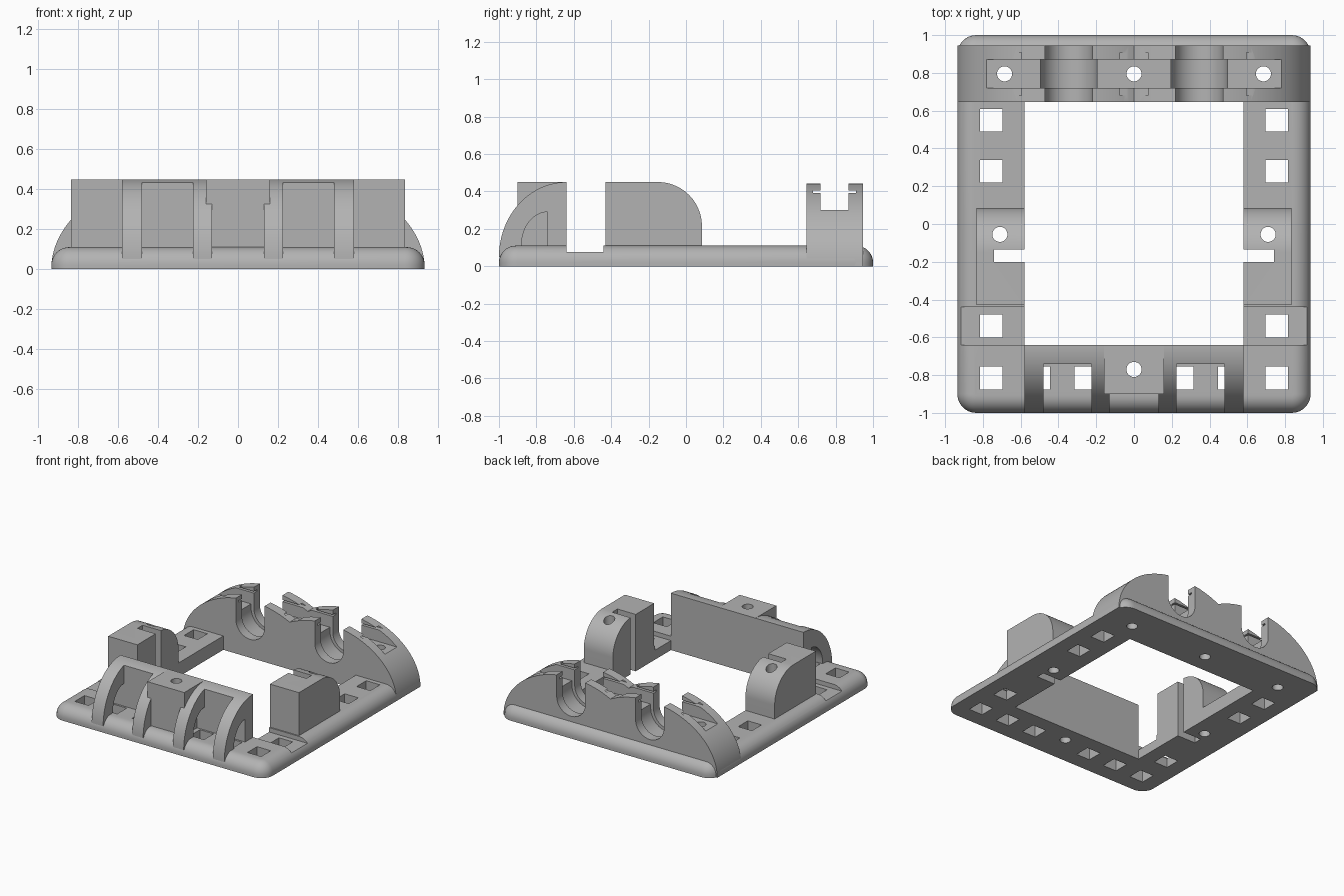
import bpy, bmesh
from math import sin, cos, pi, acos

if "Cube" in bpy.data.objects:
    bpy.data.objects.remove(bpy.data.objects["Cube"])

grey = bpy.data.materials.new("plain grey")
grey.use_nodes = True
tone = (0.45, 0.45, 0.45, 1)
grey.diffuse_color = tone
grey.node_tree.nodes["Principled BSDF"].inputs["Base Color"].default_value = tone


def loft(name, rings):
    """Closed solid through a stack of equal-length rings."""
    bm = bmesh.new()
    loops = [[bm.verts.new(p) for p in ring] for ring in rings]
    n = len(loops[0])
    for a, b in zip(loops, loops[1:]):
        for i in range(n):
            j = (i + 1) % n
            bm.faces.new((a[i], a[j], b[j], b[i]))
    bm.faces.new(loops[0])
    bm.faces.new(loops[-1])
    bmesh.ops.recalc_face_normals(bm, faces=bm.faces)
    mesh = bpy.data.meshes.new(name)
    bm.to_mesh(mesh)
    bm.free()
    mesh.materials.append(grey)
    ob = bpy.data.objects.new(name, mesh)
    bpy.context.collection.objects.link(ob)
    return ob


def prism(name, axis, pts, lo, hi):
    """Extrude a 2D outline along x, y or z."""
    place = {"x": lambda p, d: (d, p[0], p[1]),
             "y": lambda p, d: (p[0], d, p[1]),
             "z": lambda p, d: (p[0], p[1], d)}[axis]
    return loft(name, [[place(p, d) for p in pts] for d in (lo, hi)])


def box(name, x0, x1, y0, y1, z0, z1):
    return prism(name, "z", [(x0, y0), (x1, y0), (x1, y1), (x0, y1)], z0, z1)


def arc(cx, cy, rx, ry, start, end, n=24):
    return [(cx + rx * cos(start + (end - start) * i / n),
             cy + ry * sin(start + (end - start) * i / n)) for i in range(n + 1)]


def bore(x, y):
    return prism("cutter", "z", arc(x, y, 0.04, 0.04, 0, 2 * pi, 32)[:-1], -0.1, 0.6)


def cut(ob, cutters):
    for c in cutters:
        c.hide_render = True
        mod = ob.modifiers.new("cut", "BOOLEAN")
        mod.operation, mod.solver, mod.object = "DIFFERENCE", "EXACT", c
    graph = bpy.context.evaluated_depsgraph_get()
    mesh = bpy.data.meshes.new_from_object(ob.evaluated_get(graph))
    ob.modifiers.clear()
    ob.data = mesh
    for c in cutters:
        bpy.data.objects.remove(c)


parts = []

# Base frame: rounded slab with a soft upper rim
def rim(inset, z):
    r, ring = 0.1 - inset, []
    for k, (sx, sy) in enumerate([(1, 1), (-1, 1), (-1, -1), (1, -1)]):
        ring += arc(sx * 0.835, sy * 0.9, r, r, k * pi / 2, (k + 1) * pi / 2, 8)
    return [(x, y, z) for x, y in ring]

steps = [i * pi / 20 for i in range(11)]
base = loft("base_frame", [rim(0, 0)] + [rim(0.09 * (1 - cos(a)), 0.02 + 0.09 * sin(a)) for a in steps])
h = 0.06
cutters = [box("cutter", -0.58, 0.58, -0.64, 0.645, -1, 1)]
cutters += [bore(x, 0.795) for x in (-0.685, 0, 0.685)] + [bore(0, -0.77)]
for s in (-1, 1):
    spots = [(s * 0.755, y) for y in (0.55, 0.28, -0.54, -0.815)]
    spots += [(s * x, -0.815) for x in (0.255, 0.505)]
    cutters += [box("cutter", x - h, x + h, y - h, y + h, -1, 1) for x, y in spots]
    cutters.append(bore(s * 0.71, -0.055))
    xs = sorted((s * 0.5, s * 0.74))
    cutters.append(box("cutter", *xs, -0.2, -0.135, -1, 1))
    xs = sorted((s * 0.57, s * 1.1))
    cutters.append(box("cutter", *xs, -0.64, -0.44, 0.075, 1))
cut(base, cutters)
parts.append(base)

# Front wall: the top slice of the curved front section
curve = arc(-0.64, 0.05, 0.36, 0.4, pi / 2, pi, 32)
wall = prism("front_wall", "x", curve + [(-0.64, 0.05)], -0.58, 0.58)
cut(wall, [box("cutter", -1, 1, -1.2, -0.74, -1, 1), bore(0, -0.77)])
parts.append(wall)

# Curved front ribs with a quarter-round window
for s, side in ((-1, "right"), (1, "left")):
    for label, x0, x1 in (("inner", 0.13, 0.225), ("outer", 0.48, 0.58)):
        rib = prism(f"{side}_{label}_rib", "x", curve + [(-0.64, 0.05)], s * x0, s * x1)
        window = arc(-0.74, 0.11, 0.14, 0.18, pi / 2, pi, 16) + [(-0.74, 0.11)]
        cutters = [prism("cutter", "x", window, -1, 1)]
        # keep the base holes open below the ribs
        cutters += [box("cutter", s * x - h, s * x + h, -0.875, -0.755, -1, 0.11) for x in (0.255, 0.505)]
        cut(rib, cutters)
        parts.append(rib)

# Front centre block
block = box("front_block", -0.16, 0.16, -0.9, -0.64, 0.1, 0.45)
cut(block, [bore(0, -0.77)])
parts.append(block)

# Side blocks: rounded at the back, slotted from the inside
for s, side in ((-1, "right"), (1, "left")):
    outline = [(-0.43, 0.1), (0.085, 0.1)] + arc(-0.15, 0.215, 0.235, 0.235, 0, pi / 2) + [(-0.43, 0.45)]
    lug = prism(f"{side}_side_block", "x", outline, s * 0.58, s * 0.835)
    xs = sorted((s * 0.5, s * 0.74))
    cut(lug, [bore(s * 0.71, -0.055), box("cutter", *xs, -0.2, -0.135, -1, 1)])
    parts.append(lug)

# Rear cradle: two overlapping humps with round seats and a long slot
hump = arc(0.335, 0, 0.6, 0.45, 0, acos(-0.335 / 0.6), 40)
cradle = prism("rear_cradle", "y", hump + [(-x, z) for x, z in hump[-2::-1]], 0.645, 0.945)
cutters = [box("cutter", -1, 1, 0.72, 0.87, 0.3, 1),
           box("cutter", -0.8, 0.8, 0.68, 0.908, 0.392, 0.405)]
for s in (-1, 1):
    for r, y0, y1 in ((0.125, 0.5, 1.1), (0.15, 0.72, 0.87)):
        seat = arc(s * 0.345, 0.27, r, r, pi, 2 * pi) + [(s * 0.345 + r, 0.7), (s * 0.345 - r, 0.7)]
        cutters.append(prism("cutter", "y", seat, y0, y1))
cutters += [bore(x, 0.795) for x in (-0.685, 0, 0.685)]
cut(cradle, cutters)
parts.append(cradle)

# Smooth curves, sharp edges
bpy.ops.object.select_all(action="DESELECT")
for ob in parts:
    ob.select_set(True)
bpy.context.view_layer.objects.active = base
bpy.ops.object.shade_smooth_by_angle(angle=pi / 6)
